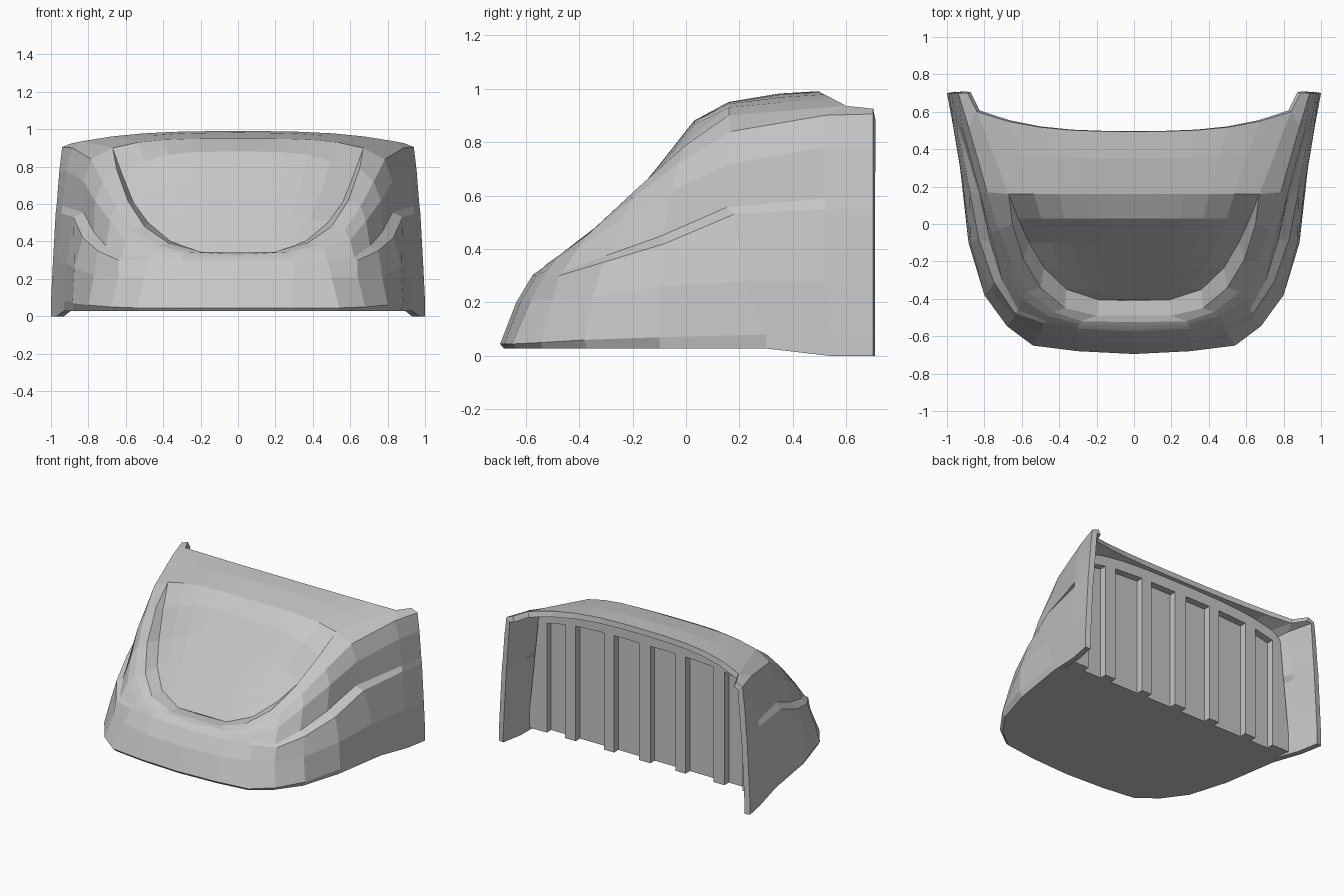
import bpy, bmesh

cube = bpy.data.objects.get("Cube")
if cube:
    bpy.data.objects.remove(cube)

grey = bpy.data.materials.new("plain_grey")
grey.use_nodes = True
colour = (0.57, 0.57, 0.57, 1)
grey.diffuse_color = colour
grey.node_tree.nodes["Principled BSDF"].inputs["Base Color"].default_value = colour


def finish(bm, name):
    """Weld a bmesh and turn it into a named grey object."""
    bmesh.ops.remove_doubles(bm, verts=bm.verts, dist=0.0005)
    mesh = bpy.data.meshes.new(name)
    bm.to_mesh(mesh)
    bm.free()
    mesh.materials.append(grey)
    obj = bpy.data.objects.new(name, mesh)
    bpy.context.collection.objects.link(obj)
    return obj


def bridge(bm, lower, upper):
    """Join two feature curves with a strip of faces."""
    for a, b, c, d in zip(lower, lower[1:], upper[1:], upper):
        corners = []
        for p in (a, b, c, d):
            if p not in corners:
                corners.append(p)
        if len(corners) > 2:
            bm.faces.new([bm.verts.new(p) for p in corners])


# Feature curves of one half, each from the nose centre round to the back corner
lip = [(0, -.695, .045), (.3, -.68, .045), (.54, -.65, .045), (.68, -.545, .05), (.8, -.38, .06),
       (.885, -.1, .07), (.93, .3, .08), (.97, .54, .08), (1, .7, .08)]
belly = [(0, -.635, .2), (.3, -.62, .2), (.5, -.58, .21), (.64, -.5, .21), (.77, -.35, .22),
         (.875, -.1, .26), (.915, .22, .28), (.965, .52, .28), (.99, .7, .28)]
bulge = [(0, -.575, .3), (.3, -.56, .3), (.48, -.53, .3), (.64, -.475, .3), (.75, -.31, .35),
         (.83, -.08, .42), (.88, .18, .53), (.945, .52, .55), (.975, .7, .55)]
crease = [(0, -.565, .31), (.3, -.55, .31), (.47, -.52, .32), (.62, -.46, .315), (.705, -.3, .375),
          (.77, -.09, .45), (.825, .15, .555), (.938, .52, .59), (.97, .7, .59)]
cheek = [(0, -.545, .32), (.29, -.535, .33), (.46, -.49, .36), (.6, -.4, .41), (.685, -.24, .51),
         (.765, -.05, .62), (.825, .17, .72), (.92, .52, .78), (.955, .7, .78)]
shoulder = [(0, -.525, .33), (.28, -.52, .345), (.43, -.47, .38), (.57, -.36, .46), (.655, -.2, .59),
            (.725, -.03, .72), (.785, .17, .84), (.885, .52, .9), (.94, .7, .905)]
ridge = [(0, -.49, .34), (.2, -.49, .345), (.37, -.45, .39), (.5, -.34, .48), (.59, -.19, .62),
         (.65, 0, .79), (.67, .16, .9), (.84, .6, .935), (.89, .7, .925)]
dish_edge = [(0, -.41, .34), (.19, -.405, .34), (.36, -.35, .4), (.48, -.235, .5),
             (.56, -.1, .61), (.62, .03, .76), ridge[6]]

# The base is the lip pulled in under the nose, dropping at the rear flaps
base = []
for x, y, z in lip:
    inset = .98 if y < .1 else 1
    base.append((x * inset, y * inset, .028 if y < .4 else 0))

# Shell: outer strips, then the dish and roof as crowned rows
bm = bmesh.new()
curves = [base, lip, belly, bulge, crease, cheek, shoulder, ridge]
for low, high in zip(curves, curves[1:]):
    bridge(bm, low, high)
bridge(bm, ridge[:7], dish_edge)

steps = [k / 5 for k in range(6)]
crowns = [0, .01, .05, .105, .12, .05]
rows = []
for (x, y, z), crown in zip(dish_edge[1:], crowns):
    rows.append([(x * u, y, z + crown * (1 - u ** 4)) for u in steps])
roof_start, roof_end = ridge[6], ridge[7]
middle = [(a + b) / 2 for a, b in zip(roof_start, roof_end)]
for (x, y, z), back, crown in ((middle, .03, .064), (roof_end, .105, .055)):
    rows.append([(x * u, y - back * (1 - u ** 3), z + crown * (1 - u ** 3)) for u in steps])
for low, high in zip(rows, rows[1:]):
    bridge(bm, low, high)

shell = finish(bm, "shell")
mirror = shell.modifiers.new("mirror", 'MIRROR')
mirror.use_clip = True
solid = shell.modifiers.new("thickness", 'SOLIDIFY')
solid.thickness = .04
solid.offset = -1

# Floor: flat plate under the nose
bm = bmesh.new()
half = base[:7] + [(.94, .4, .028)]
outline = half + [(-x, y, z) for x, y, z in reversed(half[1:])]
bm.faces.new([bm.verts.new(p) for p in reversed(outline)])
finish(bm, "floor")


# Back panel: vertical ribs with recessed bays below a header
def arch(x):
    return .95 - .1 * (abs(x) / .9) ** 4


def strip(bm, x0, x1, low, high, front, rear):
    """Upright block between two x values; the outermost edge leans inward."""
    ends = []
    for y in (front, rear):
        pts = [(x0, low(x0)), (x1, low(x1)), (x1, high(x1)), (x0, high(x0))]
        ends.append([bm.verts.new((x * (1 - .13 * z * z) if abs(x) > .85 else x, y, z))
                     for x, z in pts])
    a, b = ends
    bm.faces.new(a)
    bm.faces.new(b[::-1])
    for i in range(4):
        j = (i + 1) % 4
        bm.faces.new((a[j], a[i], b[i], b[j]))


def sill(x):
    return .028


def bay_top(x):
    return arch(x) - .08


ribs = bmesh.new()
bays = bmesh.new()
header = bmesh.new()
edges = [.045, .245, .325, .55, .635, .78, .93]
start, recess, face = .385, .42, .47
strip(ribs, -edges[0], edges[0], sill, arch, start, face)
for side in (-1, 1):
    for i, (inner, outer) in enumerate(zip(edges, edges[1:])):
        x0, x1 = sorted((side * inner, side * outer))
        if i % 2:
            strip(ribs, x0, x1, sill, arch, start, face)
        else:
            strip(bays, x0, x1, sill, arch, start, recess)
            strip(header, x0, x1, bay_top, arch, recess, face)
for part, name in ((ribs, "back_ribs"), (bays, "recessed_bays"), (header, "back_header")):
    finish(part, name)
